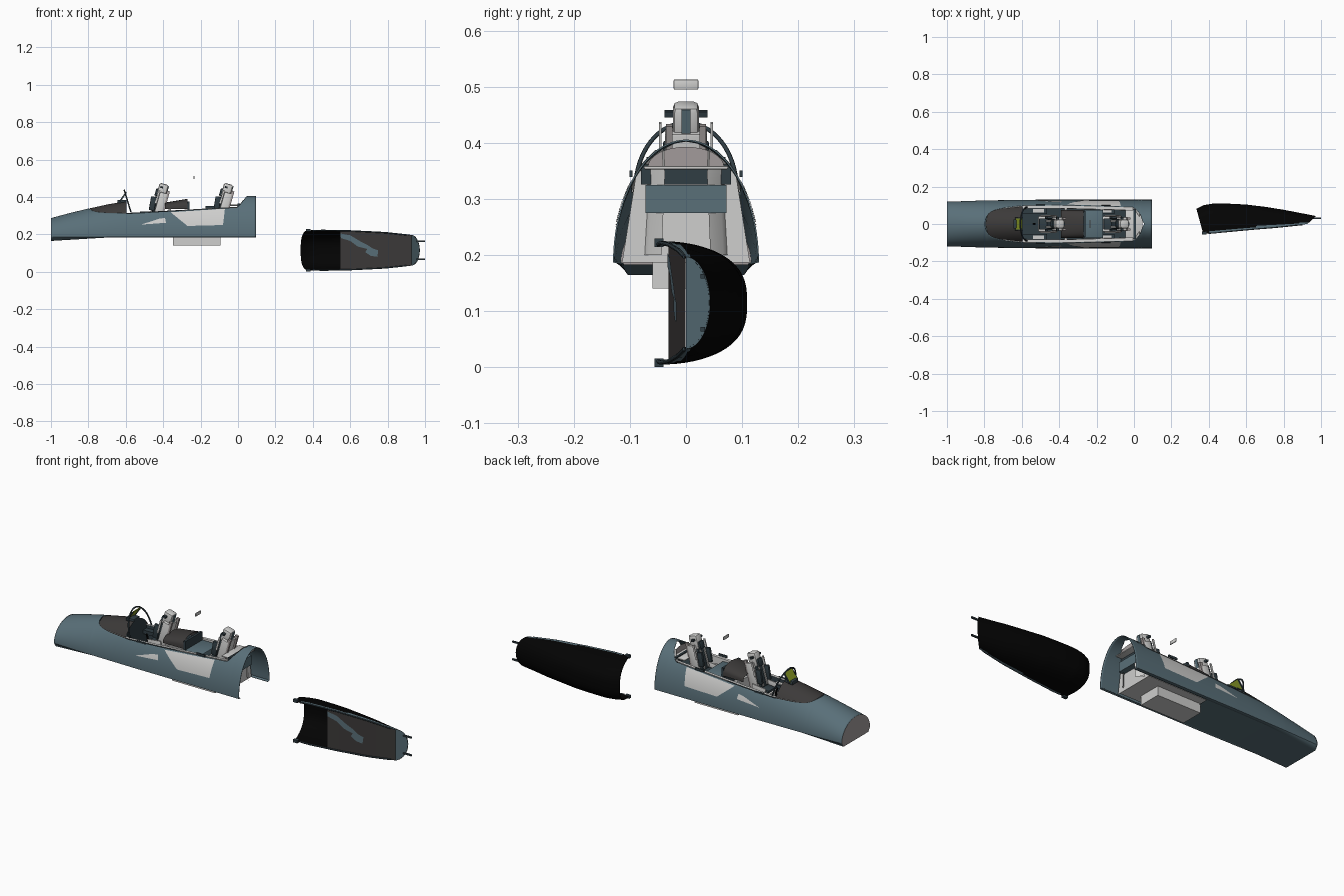
import bpy, bmesh, math

if "Cube" in bpy.data.objects:
    bpy.data.objects.remove(bpy.data.objects["Cube"])

def material(name, r, g, b):
    m = bpy.data.materials.new(name)
    m.diffuse_color = (r, g, b, 1)
    m.use_nodes = True
    m.node_tree.nodes["Principled BSDF"].inputs["Base Color"].default_value = m.diffuse_color
    return m

BLUE = material("blue grey paint", .10, .16, .19)
LIGHT = material("light grey", .62, .62, .61)
DARK = material("dark brown grey", .045, .042, .041)
BLACK = material("black glass", .001, .001, .001)
GREY = material("mid grey", .36, .33, .325)
GREEN = material("olive glass", .25, .32, .02)
SLATE = material("dark slate", .03, .047, .057)

def finish(name, bm, mats, smooth=True, mirror=False):
    me = bpy.data.meshes.new(name)
    bmesh.ops.remove_doubles(bm, verts=bm.verts, dist=1e-5)
    bmesh.ops.recalc_face_normals(bm, faces=bm.faces)
    bm.to_mesh(me)
    bm.free()
    ob = bpy.data.objects.new(name, me)
    bpy.context.collection.objects.link(ob)
    for m in mats:
        me.materials.append(m)
    if mirror:
        ob.modifiers.new("mirror", 'MIRROR').use_axis = (False, True, False)
    if smooth:
        bpy.ops.object.select_all(action='DESELECT')
        bpy.context.view_layer.objects.active = ob
        ob.select_set(True)
        bpy.ops.object.shade_smooth_by_angle(angle=math.radians(35))
    return ob

def grid(name, f, nu, nv, mats, rule=None, mirror=False):
    bm = bmesh.new()
    v = [[bm.verts.new(f(i / nu, j / nv)) for j in range(nv + 1)] for i in range(nu + 1)]
    for i in range(nu):
        for j in range(nv):
            fc = bm.faces.new((v[i][j], v[i + 1][j], v[i + 1][j + 1], v[i][j + 1]))
            if rule:
                fc.material_index = rule(fc.calc_center_median())
    return finish(name, bm, mats, True, mirror)

def box(name, loc, size, mat, tilt=0, bevel=0, mirror=False):
    bm = bmesh.new()
    bmesh.ops.create_cube(bm, size=1)
    bmesh.ops.scale(bm, vec=size, verts=bm.verts)
    if bevel:
        bmesh.ops.bevel(bm, geom=bm.edges[:], offset=bevel, segments=2, affect='EDGES', profile=.5)
    c, s = math.cos(math.radians(tilt)), math.sin(math.radians(tilt))
    for v in bm.verts:
        x, y, z = v.co
        v.co = (loc[0] + c * x + s * z, loc[1] + y, loc[2] - s * x + c * z)
    return finish(name, bm, [mat], bevel > 0, mirror)

def tube(name, pts, r, mat):
    cu = bpy.data.curves.new(name, 'CURVE')
    cu.dimensions, cu.bevel_depth, cu.bevel_resolution, cu.use_fill_caps = '3D', r, 1, True
    sp = cu.splines.new('POLY')
    sp.points.add(len(pts) - 1)
    for p, q in zip(sp.points, pts):
        p.co = (*q, 1)
    cu.materials.append(mat)
    ob = bpy.data.objects.new(name, cu)
    bpy.context.collection.objects.link(ob)

def polygon(name, pts, mat):
    bm = bmesh.new()
    bm.faces.new([bm.verts.new(p) for p in pts])
    return finish(name, bm, [mat], False)

def table(*rows):
    def f(x):
        if x <= rows[0][0]:
            return rows[0][1]
        for (a, p), (b, q) in zip(rows, rows[1:]):
            if x <= b:
                return p + (q - p) * (x - a) / (b - a)
        return rows[-1][1]
    return f

# Fuselage section: half ellipse above Z0, cut at the cockpit sill
Z0 = .187
width = table((-1, .119), (-.8, .126), (-.5, .13), (.1, .13))
top = table((-1, .287), (-.9, .314), (-.8, .338), (-.7, .36), (-.6, .378), (-.4, .398), (.1, .406))
bottom = table((-1, .165), (-.7, .183), (.1, .184))
sill = table((-1, .6), (-.801, .37), (-.79, .334), (-.775, .325), (-.75, .319), (-.7, .315), (-.58, .312), (0, .345), (.05, .41), (.1, .5))

def sill_angle(x):
    return math.asin(min(1, (sill(x) - Z0) / (top(x) - Z0)))

def skin(x, a, k=1):
    return (x, k * width(x) * math.cos(a), Z0 + (top(x) - Z0) * math.sin(a) - (1 - k) * .05)

def skin_y(x, z):
    return width(x) * math.sqrt(max(0, 1 - ((z - Z0) / (top(x) - Z0)) ** 2))

def hull(u, v):
    x = -1 + 1.095 * u
    if v == 0:
        return (x, width(x) - .015, bottom(x))
    return skin(x, sill_angle(x) * (v * 25 - 1) / 24)

shell = grid("fuselage_skin", hull, 109, 25, [BLUE], mirror=True)
sol = shell.modifiers.new("thickness", 'SOLIDIFY')
sol.thickness, sol.offset = .003, -1
grid("belly", lambda u, v: (-1 + .66 * u, (v * 2 - 1) * (width(-1 + .66 * u) - .015), bottom(-1 + .66 * u)), 20, 2, [BLUE])
arc = [skin(-1, math.pi * i / 32) for i in range(33)]
polygon("nose_bulkhead", [(-1, .104, .165)] + arc + [(-1, -.104, .165)], GREY)

# Pale side panels that follow the skin
def panel(name, c):
    def f(u, v):
        p = [(c[0][k] * (1 - u) + c[1][k] * u) * (1 - v) + (c[3][k] * (1 - u) + c[2][k] * u) * v for k in (0, 1)]
        return (p[0], skin_y(*p) + .002, p[1])
    grid(name, f, 12, 12, [LIGHT], mirror=True)
panel("side_panel_large", [(-.36, .318), (-.07, .338), (-.08, .25), (-.27, .245)])
panel("side_panel_small", [(-.42, .284), (-.39, .288), (-.385, .262), (-.52, .252)])

# Glare shield, instrument panels, sills and tub
def shield(u, v):
    x = -.795 + .2 * u
    a = sill_angle(x)
    return skin(x, a + (math.pi / 2 - a) * v, .99)
grid("glare_shield", shield, 20, 10, [DARK], mirror=True)
end = [skin(-.596, math.pi * (.27 + .46 * i / 16), .98) for i in range(17)]
polygon("front_instrument_panel", [(-.596, .08, .22)] + end + [(-.596, -.08, .22)], SLATE)

def sill_strip(u, v):
    x = -.7 + .73 * u
    y, z = skin_y(x, sill(x)), sill(x)
    return [(x, y, z + .003), (x, y - .016, z + .003), (x, y - .018, z - .04), (x, y - .012, .2)][round(v * 3)]
grid("cockpit_sill", sill_strip, 40, 3, [LIGHT, SLATE], lambda c: int(c.z < .315 and c.x < -.3), mirror=True)
box("cockpit_underside", (-.31, 0, .194), (.62, .21, .01), LIGHT)
box("cockpit_floor", (-.31, 0, .203), (.6, .2, .006), SLATE)
box("belly_box", (-.22, 0, .168), (.255, .12, .055), LIGHT)
back = [(.0, s * y, z) for s, ring in ((1, ((.114, .187), (.088, .35))), (-1, ((.088, .35), (.114, .187)))) for y, z in ring]
polygon("rear_bulkhead", back, LIGHT)
box("bulkhead_beam", (.004, 0, .345), (.012, .16, .038), SLATE)
box("bulkhead_unit", (.015, 0, .3), (.03, .145, .05), BLUE)
box("rear_deck", (0, 0, .356), (.09, .15, .006), LIGHT, bevel=.002)
cap = [(.028, .068 * math.cos(math.pi * i / 16), .357 + .036 * math.sin(math.pi * i / 16)) for i in range(17)]
polygon("rear_deck_arch", cap, GREY)
box("mid_bulkhead", (-.365, 0, .265), (.012, .165, .14), LIGHT)

# Rear coaming and panel
def coaming(u, v):
    a = math.pi * v
    return (-.39 + .12 * u, .074 * math.cos(a), .335 + (.035 + .02 * u) * math.sin(a) ** .6)
grid("rear_coaming", coaming, 6, 20, [DARK])
box("rear_instrument_panel", (-.265, 0, .325), (.012, .14, .1), SLATE)
box("rear_panel_shelf", (-.215, 0, .315), (.1, .15, .03), BLUE, bevel=.004)
for x, n in ((-.53, "front"), (-.17, "rear")):
    box(n + "_console", (x, .068, .29), (.13, .03, .02), SLATE, mirror=True)
    box(n + "_console_top", (x + .02, .07, .302), (.06, .018, .006), LIGHT, mirror=True)
    tube(n + "_stick", [(x, 0, .2), (x, 0, .29), (x - .008, 0, .315)], .005, BLACK)

# Ejection seats
for x, n in ((-.43, "front_seat"), (-.085, "rear_seat")):
    box(n + "_pan", (x - .03, 0, .262), (.1, .085, .06), LIGHT, -6, .006)
    box(n + "_cushion", (x - .035, 0, .298), (.085, .06, .014), SLATE, -6, .005)
    box(n + "_back", (x + .012, 0, .345), (.042, .075, .16), LIGHT, 16, .005)
    box(n + "_back_pad", (x - .013, 0, .35), (.018, .052, .12), SLATE, 16, .006)
    box(n + "_head_box", (x + .026, 0, .435), (.05, .046, .072), LIGHT, 16, .01)
    box(n + "_head_pad", (x - .004, 0, .425), (.016, .036, .04), SLATE, 16, .005)
    box(n + "_head_plate", (x + .053, 0, .435), (.004, .016, .05), BLUE, 16)
    box(n + "_side_arm", (x + .022, .027, .452), (.014, .022, .01), SLATE, 16, mirror=True)
    box(n + "_rail", (x + .032, .03, .34), (.016, .012, .19), GREY, 16, mirror=True)
    box(n + "_post", (x + .0, .046, .4), (.01, .005, .075), LIGHT, 16, mirror=True)
    box(n + "_side_pack", (x - .026, .034, .365), (.03, .014, .075), SLATE, 10, .004, True)
    box(n + "_side_guard", (x - .03, .045, .3), (.08, .008, .04), LIGHT, -6, .003, True)
    box(n + "_strap", (x - .024, .016, .36), (.004, .01, .1), LIGHT, 16, mirror=True)

# Windscreen bow, sight glass and floating mirror
bow = [(-.572 - .036 * math.sin(a), .09 * math.cos(a), .318 + .118 * math.sin(a)) for a in [math.pi * i / 28 for i in range(29)]]
tube("windscreen_bow", bow, .004, SLATE)
box("sight_base", (-.62, 0, .375), (.05, .05, .02), SLATE, bevel=.004)
box("sight_glass", (-.615, 0, .402), (.004, .06, .06), GREEN, 35)
box("sight_post", (-.615, .032, .4), (.008, .004, .06), SLATE, 35, mirror=True)
box("mirror", (-.235, 0, .504), (.005, .044, .018), LIGHT, bevel=.002)
box("sill_latch", (-.5, .1, .318), (.05, .008, .008), SLATE, mirror=True)
box("sill_handle", (-.15, .098, .345), (.05, .006, .012), SLATE, mirror=True)

# Detached canopy lying on its side, open towards the front, both ends slanted
rim = table((.335, -.052), (.42, -.045), (.6, -.03), (.8, -.014), (.972, 0))
dome = table((.335, .082), (.37, .1), (.42, .109), (.5, .109), (.6, .104), (.7, .092), (.8, .076), (.92, .053), (.972, .043))
half = table((.335, .106), (.42, .110), (.6, .107), (.8, .097), (.972, .082))
power = table((.335, .7), (.6, .75), (.972, 1))

def canopy(x, a, k=1):
    s, c = math.sin(a), math.cos(a)
    slant = .035 * max(0, 1 - (x - .335) / .3) - .045 * max(0, (x - .75) / .222)
    return (x + slant * (1 - s), rim(x) + k * (dome(x) - rim(x)) * s,
            .115 + k * half(x) * math.copysign(abs(c) ** power(x), c))

span = lambda u: .335 + .637 * u
grid("canopy_outside", lambda u, v: canopy(span(u), math.pi * v), 50, 48, [BLACK, BLUE],
     lambda c: int(c.y < rim(c.x) + .012 and c.x > .4))
grid("canopy_inside", lambda u, v: canopy(span(u), math.pi * v, .96), 50, 36, [BLACK])
polygon("canopy_front_cap", [canopy(.972, math.pi * i / 24) for i in range(25)], BLUE)
grid("canopy_rear_edge", lambda u, v: canopy(.335, math.pi * v, 1 - .04 * u), 1, 36, [BLACK])

# Flat dark liner closing the front half of the canopy, with painted patches
def liner_y(x):
    return rim(x) + .003
def liner(u, v):
    x = .545 + .382 * u
    return (x, liner_y(x), .115 + half(x) * .95 * (2 * v - 1))
grid("canopy_liner", liner, 12, 2, [DARK])
for n, pts in (("upper", [(.547, .205), (.6, .195), (.65, .165), (.69, .145), (.7, .12), (.64, .135), (.6, .165), (.55, .18)]),
               ("lower", [(.69, .145), (.72, .125), (.75, .115), (.745, .08), (.71, .085), (.68, .105), (.69, .12)])):
    polygon("canopy_patch_" + n, [(x, liner_y(x) - .002, z) for x, z in pts], BLUE)

for s, a in ((1, 0), (-1, math.pi)):
    tube("canopy_frame_rail", [canopy(span(i / 20), a, .97) for i in range(1, 20)], .004, SLATE)
    box("canopy_hinge_pin", (.968, .03, .115 + s * .047), (.064, .008, .008), SLATE)
    box("canopy_lug", (.375, -.048, .115 + s * .107), (.025, .016, .015), SLATE)
